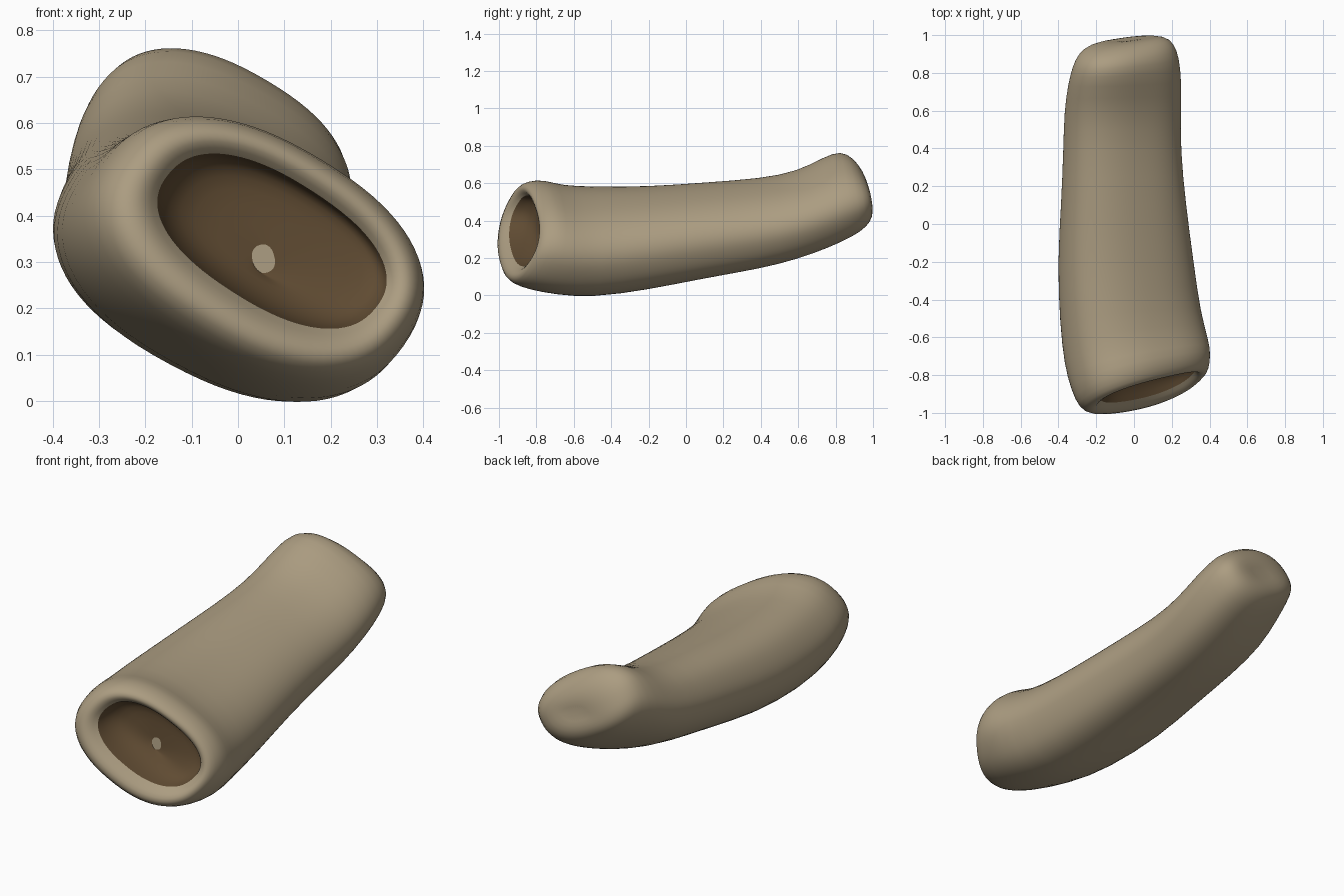
import bpy, math

SEGS = 40


def material(name, rgb):
    m = bpy.data.materials.new(name)
    m.diffuse_color = (*rgb, 1.0)
    return m


TAN = material("tan_skin", (0.41, 0.335, 0.22))
BROWN = material("dark_brown_hollow", (0.115, 0.07, 0.032))


def ring(y, x0, x1, z0, z1, kx=0.0, kz=0.0, q=0.0, tilt=-33, flat=0.67):
    """Tilted rounded oval fitted to a box; kx, kz lean its plane, q bows it."""
    t = math.radians(tilt)
    pts = []
    for i in range(SEGS):
        a = 2 * math.pi * i / SEGS
        c, s = math.cos(a), math.sin(a)
        u = math.copysign(abs(c) ** 0.85, c)
        v = math.copysign(abs(s) ** 0.85, s) * flat
        pts.append((u * math.cos(t) - v * math.sin(t), u * math.sin(t) + v * math.cos(t)))
    mx = max(p[0] for p in pts)
    mz = max(p[1] for p in pts)
    out = []
    for px, pz in pts:
        dx, dz = px / mx * (x1 - x0) / 2, pz / mz * (z1 - z0) / 2
        out.append(((x0 + x1) / 2 + dx, y + kx * dx + kz * dz + q * dx * dx,
                    (z0 + z1) / 2 + dz))
    return out


def loft(name, rings, mat, cap=None):
    """Skin a row of rings, closing the last one to a centre point."""
    verts = [p for r in rings for p in r]
    faces = []
    for r in range(len(rings) - 1):
        for i in range(SEGS):
            j = (i + 1) % SEGS
            a, b = r * SEGS, (r + 1) * SEGS
            faces.append((a + i, a + j, b + j, b + i))
    if cap:
        verts.append(cap)
        k, c = (len(rings) - 1) * SEGS, len(verts) - 1
        faces += [(k + i, k + (i + 1) % SEGS, c) for i in range(SEGS)]
    me = bpy.data.meshes.new(name)
    me.from_pydata(verts, [], faces)
    me.materials.append(mat)
    for p in me.polygons:
        p.use_smooth = True
    ob = bpy.data.objects.new(name, me)
    bpy.context.collection.objects.link(ob)
    sub = ob.modifiers.new("smooth", "SUBSURF")
    sub.levels = sub.render_levels = 1
    return ob


# shared seams
mouth = ring(-0.862, -0.175, 0.322, 0.155, 0.535, 0.42, 0.33, 0.15, -36, 0.54)
spot_edge = ring(-0.765, 0.030, 0.080, 0.276, 0.338, 0.15, 0.1, 0, -75, 0.8)

# outer skin: thick lip, bent tube, blunt closed far end
loft("tube_body", [
    mouth,
    ring(-0.898, -0.200, 0.345, 0.130, 0.560, 0.42, 0.33, 0.15, -35, 0.57),
    ring(-0.908, -0.245, 0.375, 0.095, 0.590, 0.40, 0.33, 0.15, -34, 0.61),
    ring(-0.876, -0.293, 0.398, 0.060, 0.613, 0.37, 0.32, 0.1, -34, 0.64),
    ring(-0.800, -0.333, 0.407, 0.030, 0.620, 0.31, 0.26, 0.1),
    ring(-0.680, -0.370, 0.396, 0.003, 0.588, 0.20, 0.14, 0, -32),
    ring(-0.500, -0.393, 0.352, -0.012, 0.582, 0.10, 0.05, 0, -30),
    ring(-0.200, -0.406, 0.316, 0.030, 0.582, 0, 0, 0, -27),
    ring(0.100, -0.386, 0.275, 0.092, 0.605, 0, 0, 0, -27),
    ring(0.400, -0.374, 0.246, 0.143, 0.625, 0, 0, 0, -28),
    ring(0.600, -0.370, 0.250, 0.195, 0.665, 0, 0, 0, -30),
    ring(0.750, -0.350, 0.252, 0.255, 0.740, 0.02, -0.05),
    ring(0.860, -0.325, 0.240, 0.315, 0.775, 0.05, -0.12),
    ring(0.930, -0.293, 0.213, 0.365, 0.735, 0.07, -0.16),
    ring(0.970, -0.235, 0.165, 0.420, 0.670, 0.08, -0.18),
    ring(0.980, -0.150, 0.090, 0.475, 0.605, 0.08, -0.18),
], TAN, (-0.03, 0.97, 0.54))

# bowl-shaped dark hollow behind the lip
loft("mouth_hollow", [
    mouth,
    ring(-0.815, -0.165, 0.312, 0.165, 0.525, 0.38, 0.30, 0.1, -36, 0.54),
    ring(-0.782, -0.130, 0.275, 0.195, 0.490, 0.28, 0.24, 0.1, -36, 0.54),
    ring(-0.769, -0.060, 0.200, 0.235, 0.430, 0.22, 0.18, 0, -36, 0.55),
    spot_edge,
], BROWN)

# small pale spot in the middle of the hollow
loft("hollow_spot", [spot_edge], TAN, (0.055, -0.765, 0.307))
